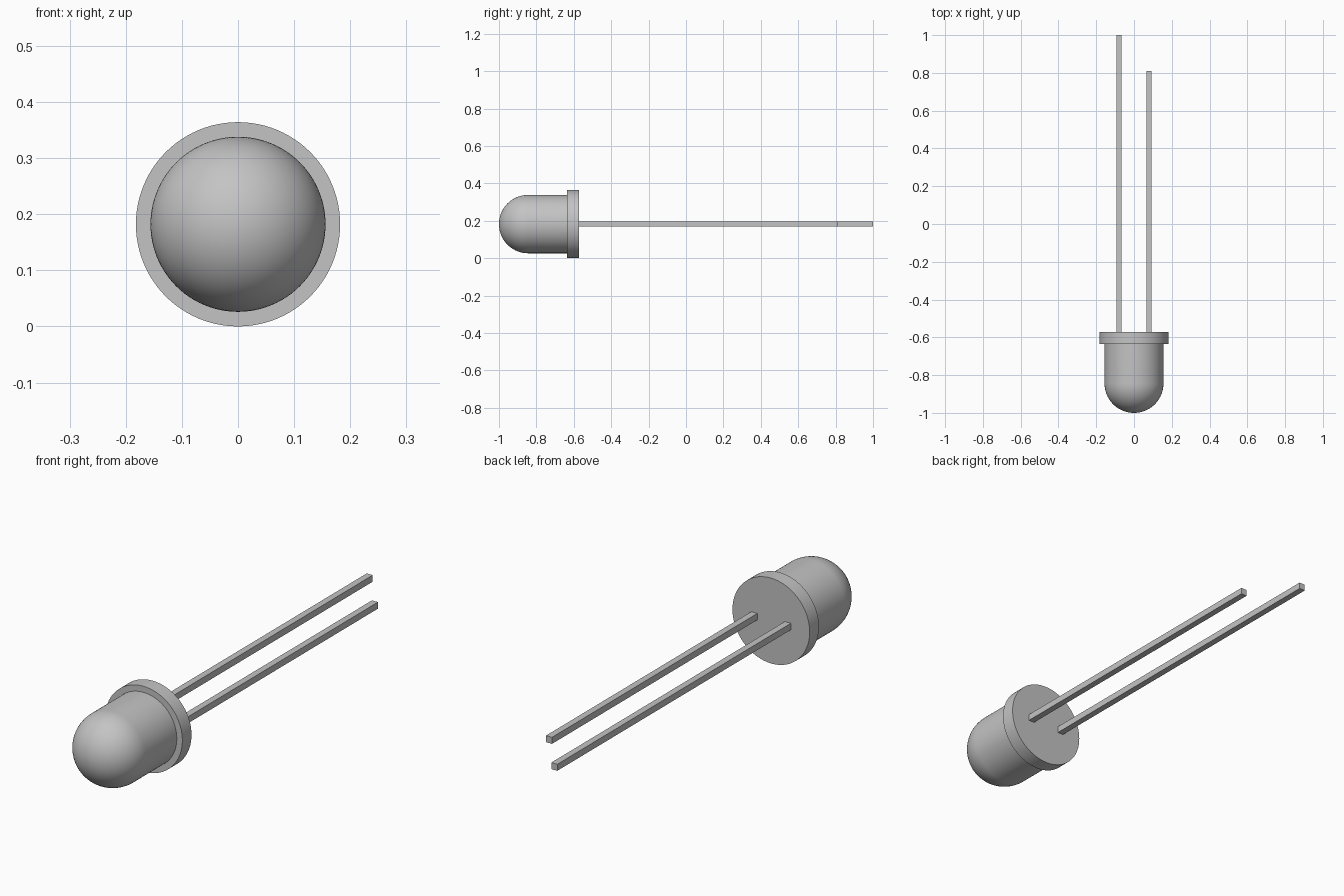
import bpy, bmesh, math
from mathutils import Vector

cube = bpy.data.objects.get("Cube")
if cube:
    bpy.data.objects.remove(cube, do_unlink=True)

AXIS_Z = 0.182
BODY_R, RIM_R = 0.156, 0.182
TIP_Y, RIM_FRONT, RIM_BACK = -1.0, -0.635, -0.573
LEAD_X, LEAD_W = 0.079, 0.028

grey = bpy.data.materials.new("plain grey")
grey.use_nodes = True
grey.diffuse_color = (0.55, 0.55, 0.55, 1)
grey.node_tree.nodes["Principled BSDF"].inputs["Base Color"].default_value = (0.55, 0.55, 0.55, 1)


def add_object(name, bm):
    bmesh.ops.recalc_face_normals(bm, faces=bm.faces)
    mesh = bpy.data.meshes.new(name)
    bm.to_mesh(mesh)
    bm.free()
    mesh.materials.append(grey)
    obj = bpy.data.objects.new(name, mesh)
    bpy.context.collection.objects.link(obj)
    return obj


def lathe(name, profile, steps=96):
    """Revolve (radius, y) points around the lengthwise axis."""
    bm = bmesh.new()
    verts = [bm.verts.new((r, y, AXIS_Z)) for r, y in profile]
    edges = [bm.edges.new(pair) for pair in zip(verts, verts[1:])]
    bmesh.ops.spin(bm, geom=verts + edges, cent=(0, 0, AXIS_Z), axis=(0, 1, 0),
                   angle=math.tau, steps=steps, use_duplicate=False)
    bmesh.ops.remove_doubles(bm, verts=bm.verts, dist=0.0001)
    obj = add_object(name, bm)
    bpy.ops.object.select_all(action="DESELECT")
    obj.select_set(True)
    bpy.context.view_layer.objects.active = obj
    bpy.ops.object.shade_smooth_by_angle(angle=math.radians(30))
    return obj


def lead(name, x, end):
    """Square wire running back from the rim."""
    bm = bmesh.new()
    bmesh.ops.create_cube(bm, size=1)
    bmesh.ops.scale(bm, verts=bm.verts, vec=(LEAD_W, end - RIM_BACK, LEAD_W))
    bmesh.ops.translate(bm, verts=bm.verts, vec=Vector((x, (end + RIM_BACK) / 2, AXIS_Z)))
    return add_object(name, bm)


# Domed lens, rim and flat back in one turned profile
n = 24
dome = [(BODY_R * math.sin(i / n * math.pi / 2),
         TIP_Y + BODY_R * (1 - math.cos(i / n * math.pi / 2))) for i in range(n + 1)]
lathe("domed_lens_with_rim", dome + [(BODY_R, RIM_FRONT), (RIM_R, RIM_FRONT),
                                     (RIM_R, RIM_BACK), (0, RIM_BACK)])

# Two wire leads of unequal length
lead("long_lead", -LEAD_X, 1.0)
lead("short_lead", LEAD_X, 0.81)
